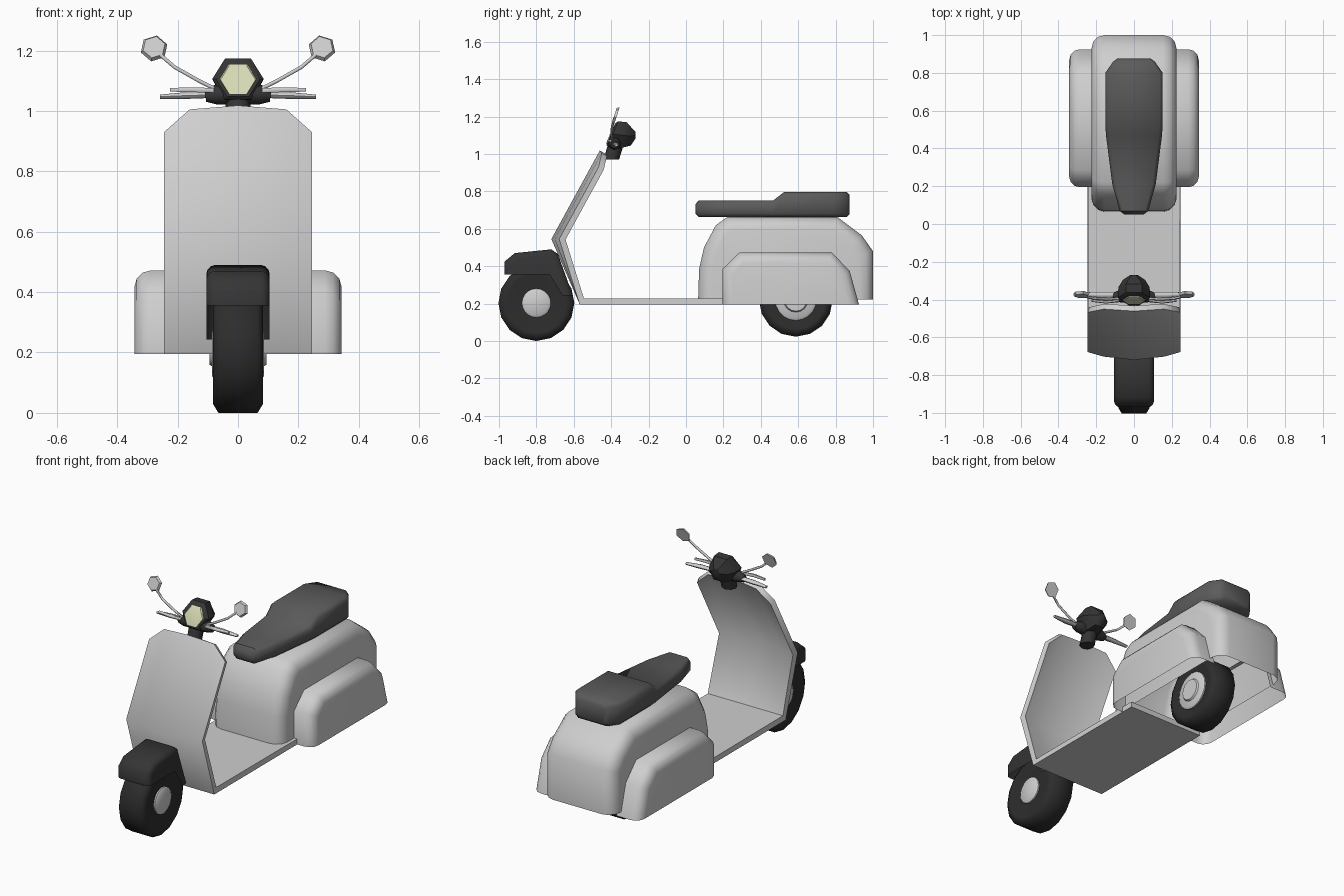
import bpy, bmesh, math
from mathutils import Vector, Matrix

if "Cube" in bpy.data.objects:
    bpy.data.objects.remove(bpy.data.objects["Cube"])


def material(name, rgb):
    m = bpy.data.materials.new(name)
    m.diffuse_color = (*rgb, 1)
    m.use_nodes = True
    m.node_tree.nodes["Principled BSDF"].inputs["Base Color"].default_value = m.diffuse_color
    return m


PAINT = material("light_grey_paint", (0.62, 0.62, 0.62))
BLACK = material("black_plastic", (0.035, 0.035, 0.035))
RUBBER = material("tyre_rubber", (0.026, 0.026, 0.026))
LEATHER = material("seat_grey", (0.105, 0.105, 0.105))
LAMP = material("lamp_cream", (0.68, 0.70, 0.46))


def finish(name, bm, mat, angle=60):
    bmesh.ops.recalc_face_normals(bm, faces=bm.faces[:])
    me = bpy.data.meshes.new(name)
    bm.to_mesh(me)
    bm.free()
    me.materials.append(mat)
    ob = bpy.data.objects.new(name, me)
    bpy.context.collection.objects.link(ob)
    smooth(ob, angle)
    return ob


def smooth(ob, angle):
    bpy.ops.object.select_all(action='DESELECT')
    ob.select_set(True)
    bpy.context.view_layer.objects.active = ob
    bpy.ops.object.shade_smooth_by_angle(angle=math.radians(angle))


def loft(name, rings, mat, angle=60):
    """Skin a list of equal-sized rings and cap both ends."""
    bm = bmesh.new()
    vs = [[bm.verts.new(p) for p in r] for r in rings]
    n = len(vs[0])
    for a, b in zip(vs, vs[1:]):
        for i in range(n):
            bm.faces.new((a[i], a[(i + 1) % n], b[(i + 1) % n], b[i]))
    bm.faces.new(vs[0])
    bm.faces.new(vs[-1])
    return finish(name, bm, mat, angle)


def shell(name, profile, x0, x1, bevel, mat, open_inner=False):
    """Extrude a (y, z) profile from x0 to x1, round its rims, open the underside."""
    bm = bmesh.new()
    a = [bm.verts.new((x0, y, z)) for y, z in profile]
    b = [bm.verts.new((x1, y, z)) for y, z in profile]
    n = len(a)
    inner, outer = bm.faces.new(a), bm.faces.new(b)
    for i in range(n):
        j = (i + 1) % n
        bm.faces.new((a[i], a[j], b[j], b[i]))
    bmesh.ops.recalc_face_normals(bm, faces=bm.faces[:])
    under = [f for f in bm.faces if f.normal.z < -0.3]
    under_edges = {e for f in under for e in f.edges}
    rims = [outer] if open_inner else [inner, outer]
    edges = [e for f in rims for e in f.edges if e not in under_edges]
    bmesh.ops.bevel(bm, geom=edges, offset=bevel, segments=3, profile=0.5,
                    affect='EDGES', clamp_overlap=False)
    bm.normal_update()
    kill = [f for f in bm.faces if f.normal.z < -0.3]
    if open_inner:
        s = 1 if x1 > x0 else -1
        kill += [f for f in bm.faces if f.normal.x * s < -0.95]
    bmesh.ops.delete(bm, geom=list(set(kill)), context='FACES')
    return finish(name, bm, mat)


def spun(name, steps, sides, y, z, mat, angle=60):
    """Lathe (x, radius) steps about an axle along x."""
    rings = [[(x, y + r * math.cos(2 * math.pi * k / sides),
               z + r * math.sin(2 * math.pi * k / sides)) for k in range(sides)]
             for x, r in steps]
    return loft(name, rings, mat, angle)


def tube(name, pts, radii, mat, sides=8, flat=1.0):
    """Tapered rod running mainly along x or z."""
    rings = []
    for i, p in enumerate(pts):
        d = Vector(pts[min(i + 1, len(pts) - 1)]) - Vector(pts[max(i - 1, 0)])
        u = Vector((0, 1, 0))
        v = d.cross(u).normalized()
        rings.append([Vector(p) + radii[i] * (math.cos(t) * u + flat * math.sin(t) * v)
                      for t in (2 * math.pi * k / sides for k in range(sides))])
    return loft(name, rings, mat)


# Wheels
for label, y, z, R, hub in (("front", -0.8, 0.203, 0.203, 0.077),
                            ("rear", 0.587, 0.22, 0.197, 0.11)):
    spun(label + "_tyre", [(-.07, hub), (-.083, R * .8), (-.083, R - .03), (-.065, R),
                           (.065, R), (.083, R - .03), (.083, R * .8), (.07, hub)],
         16, y, z, RUBBER)
    spun(label + "_hub", [(-.086, hub - .012), (-.078, hub), (.078, hub), (.086, hub - .012)],
         20, y, z, PAINT, 35)
spun("rear_hub_cap", [(-.095, .06), (-.08, .07), (.08, .07), (.095, .06)], 16,
     0.587, 0.22, PAINT, 35)

# Front mudguard
shell("front_mudguard", [(-.97, .355), (-.97, .425), (-.915, .47), (-.72, .49), (-.685, .465),
                         (-.605, .243), (-.66, .243), (-.73, .355)], -.105, .105, .03, BLACK)

# Leg shield and footboard: one bent sheet, bowed forward along the middle
bm = bmesh.new()
cols = (-.245, -.16, 0, .16, .245)
top = (.93, 1.005, 1.018, 1.005, .93)
grid = []
for r in range(4):
    row = []
    for x, zt in zip(cols, top):
        bow = .042 * (x / .245) ** 2
        if r == 0:
            co = (x, -.72 + (zt - .545) * .547 + bow, zt)
        else:
            co = ((x, -.72 + bow, .545), (x, -.568, .195), (x, .27, .195))[r - 1]
        row.append(bm.verts.new(co))
    grid.append(row)
for a, b in zip(grid, grid[1:]):
    for i in range(4):
        bm.faces.new((a[i], b[i], b[i + 1], a[i + 1]))
me = bpy.data.meshes.new("leg_shield_and_floor")
bm.to_mesh(me)
bm.free()
me.materials.append(PAINT)
shield = bpy.data.objects.new("leg_shield_and_floor", me)
bpy.context.collection.objects.link(shield)
sol = shield.modifiers.new("thickness", 'SOLIDIFY')
sol.thickness, sol.offset, sol.use_even_offset = .032, -1, True
bpy.context.view_layer.objects.active = shield
shield.select_set(True)
bpy.ops.object.modifier_apply(modifier=sol.name)
smooth(shield, 62)

# Rear body and side panels
shell("rear_body", [(.065, .222), (.07, .385), (.096, .50), (.16, .62), (.22, .662),
                    (.81, .662), (.94, .565), (1.0, .48), (1.0, .222)],
      -.225, .225, .07, PAINT)
for side, s in (("right", 1), ("left", -1)):
    shell(side + "_side_panel", [(.195, .195), (.195, .385), (.285, .472), (.78, .472),
                                 (.875, .375), (.925, .195)],
          s * .2, s * .343, .055, PAINT, True)

# Seat: (y, half width, bottom, top)
rings = []
for y, w, lo, hi in ((.05, .05, .68, .73), (.068, .075, .663, .752), (.21, .115, .663, .752),
                     (.467, .148, .663, .752), (.525, .152, .663, .797), (.8, .152, .663, .797),
                     (.86, .11, .663, .797), (.875, .09, .68, .78)):
    c = .018
    rings.append([(-w, y, lo + c), (-w + c, y, lo), (w - c, y, lo), (w, y, lo + c),
                  (w, y, hi - c), (w - c, y, hi), (-w + c, y, hi), (-w, y, hi - c)])
loft("seat", rings, LEATHER, 50)


# Headlamp: six-sided, tilted upward
def hexagon(y, z, r, tilt):
    t = math.radians(tilt)
    return [(r * math.cos(a), y + r * math.sin(a) * math.sin(t),
             z + r * math.sin(a) * math.cos(t))
            for a in (k * math.pi / 3 for k in range(6))]


loft("headlamp_housing", [hexagon(-.402, 1.105, .072, 22), hexagon(-.39, 1.106, .085, 22),
                          hexagon(-.335, 1.1, .083, 15), hexagon(-.295, 1.095, .058, 0),
                          hexagon(-.27, 1.1, .02, 0)], BLACK, 35)
loft("headlamp_lens", [hexagon(-.400, 1.106, .062, 22), hexagon(-.408, 1.103, .058, 22)],
     LAMP, 35)

# Handlebar clamp and steering neck
tube("handlebar_clamp", [(-.108, -.382, 1.05), (-.07, -.382, 1.055), (.07, -.382, 1.055),
                         (.108, -.382, 1.05)], [.02, .034, .034, .02], BLACK)
tube("steering_neck", [(0, -.40, .97), (0, -.375, 1.05)], [.042, .042], BLACK)

# Grips, levers and mirrors
for side, s in (("right", 1), ("left", -1)):
    tube(side + "_grip", [(s * .08, -.375, 1.053), (s * .17, -.375, 1.051),
                          (s * .258, -.372, 1.047)], [.014, .016, .01], PAINT, flat=.7)
    tube(side + "_lever", [(s * .08, -.405, 1.068), (s * .15, -.412, 1.07),
                           (s * .225, -.405, 1.07)], [.009, .009, .007], PAINT, 6)
    tube(side + "_mirror_stem", [(s * .08, -.395, 1.075), (s * .13, -.398, 1.1),
                                 (s * .21, -.395, 1.145), (s * .262, -.383, 1.19)],
         [.007] * 4, PAINT, 6)
    bm = bmesh.new()
    bmesh.ops.create_cone(bm, cap_ends=True, segments=6, radius1=.046, radius2=.038, depth=.014,
                          matrix=Matrix.Translation((s * .278, -.375, 1.209))
                          @ Matrix.Rotation(math.radians(72), 4, 'X')
                          @ Matrix.Rotation(math.radians(s * 12), 4, 'Z'))
    finish(side + "_mirror", bm, PAINT, 35)
